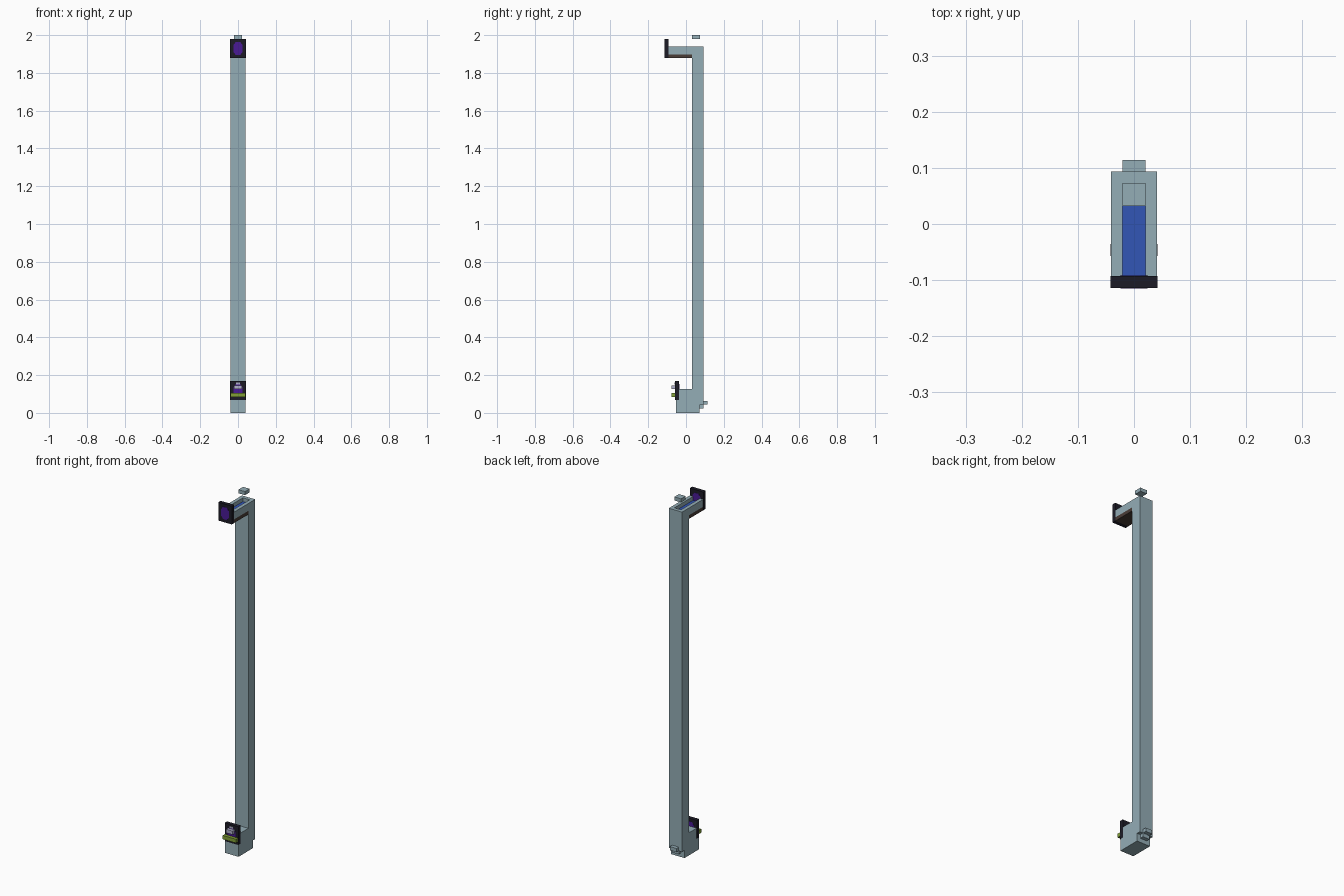
import bpy, bmesh

cube = bpy.data.objects.get("Cube")
if cube:
    bpy.data.objects.remove(cube, do_unlink=True)


def linear(v):
    v /= 255
    return v / 12.92 if v < 0.04 else ((v + 0.055) / 1.055) ** 2.4


def material(name, *rgb):
    m = bpy.data.materials.new(name)
    m.use_nodes = True
    colour = [linear(c) for c in rgb] + [1]
    m.diffuse_color = colour
    m.node_tree.nodes["Principled BSDF"].inputs["Base Color"].default_value = colour
    return m


steel = material("pale blue grey", 148, 173, 182)
black = material("near black", 28, 27, 38)
purple = material("purple", 74, 26, 150)
blue = material("water blue", 50, 86, 182)
brown = material("dark brown", 74, 60, 54)
green = material("olive green", 130, 160, 55)
lilac = material("pale lilac", 178, 178, 205)


def finish(name, bm, mat):
    me = bpy.data.meshes.new(name)
    bmesh.ops.recalc_face_normals(bm, faces=bm.faces)
    bm.to_mesh(me)
    bm.free()
    me.materials.append(mat)
    ob = bpy.data.objects.new(name, me)
    bpy.context.collection.objects.link(ob)
    return ob


def box(name, x, y, z, mat):
    """Box from (min, max) ranges on each axis."""
    bm = bmesh.new()
    bmesh.ops.create_cube(bm, size=1)
    for v in bm.verts:
        v.co = [r[0] if c < 0 else r[1] for c, r in zip(v.co, (x, y, z))]
    return finish(name, bm, mat)


def emblem(name, y, z):
    """Thin octagonal badge facing front and back."""
    bm = bmesh.new()
    half = [(0.012, 0.034), (0.024, 0.018), (0.024, -0.018), (0.012, -0.034)]
    outline = half + [(-px, pz) for px, pz in reversed(half)]
    face = bm.faces.new([bm.verts.new((px, y[0], z + pz)) for px, pz in outline])
    ext = bmesh.ops.extrude_face_region(bm, geom=[face])
    for v in ext["geom"]:
        if isinstance(v, bmesh.types.BMVert):
            v.co.y = y[1]
    return finish(name, bm, purple)


W, N = 0.041, 0.0205          # full and narrow half widths
wide, narrow = (-W, W), (-N, N)

# Base and tall column
box("base_block", wide, (-0.054, 0.072), (0, 0.126), steel)
box("column", wide, (0.0325, 0.0935), (0.043, 1.898), steel)

# Stepped peg behind the base
box("peg_lower", narrow, (0.07, 0.0925), (0.023, 0.0435), steel)
box("peg_upper", narrow, (0.0925, 0.114), (0.0435, 0.064), steel)

# Open channel across the top: side walls, back wall, floor, water
for side, x in (("left", (N, W)), ("right", (-W, -N))):
    box(side + "_channel_wall", x, (-0.093, 0.0935), (1.898, 1.939), steel)
box("channel_back_wall", narrow, (0.073, 0.0935), (1.898, 1.939), steel)
box("channel_floor", wide, (-0.093, 0.033), (1.878, 1.898), brown)
box("water", narrow, (-0.093, 0.073), (1.898, 1.918), blue)

# Floating cap above the column opening
box("floating_cap", narrow, (0.0325, 0.0735), (1.98, 2.0), steel)

# Dark panels, each with a badge on both faces
for name, y, z in (("upper", (-0.114, -0.093), 1.929), ("lower", (-0.057, -0.036), 0.118)):
    box(name + "_panel", (-W - 0.0005, W + 0.0005), y, (z - 0.051, z + 0.051), black)
    emblem(name + "_front_badge", (y[0] - 0.001, y[0] + 0.001), z)
    emblem(name + "_back_badge", (y[1] - 0.001, y[1] + 0.001), z)

# Fittings on the lower panel
box("green_bar", wide, (-0.076, -0.056), (0.085, 0.106), green)
box("lilac_block", narrow, (-0.076, -0.056), (0.126, 0.146), lilac)
box("lilac_tip", (-0.01, 0.01), (-0.06, -0.056), (0.15, 0.16), lilac)
